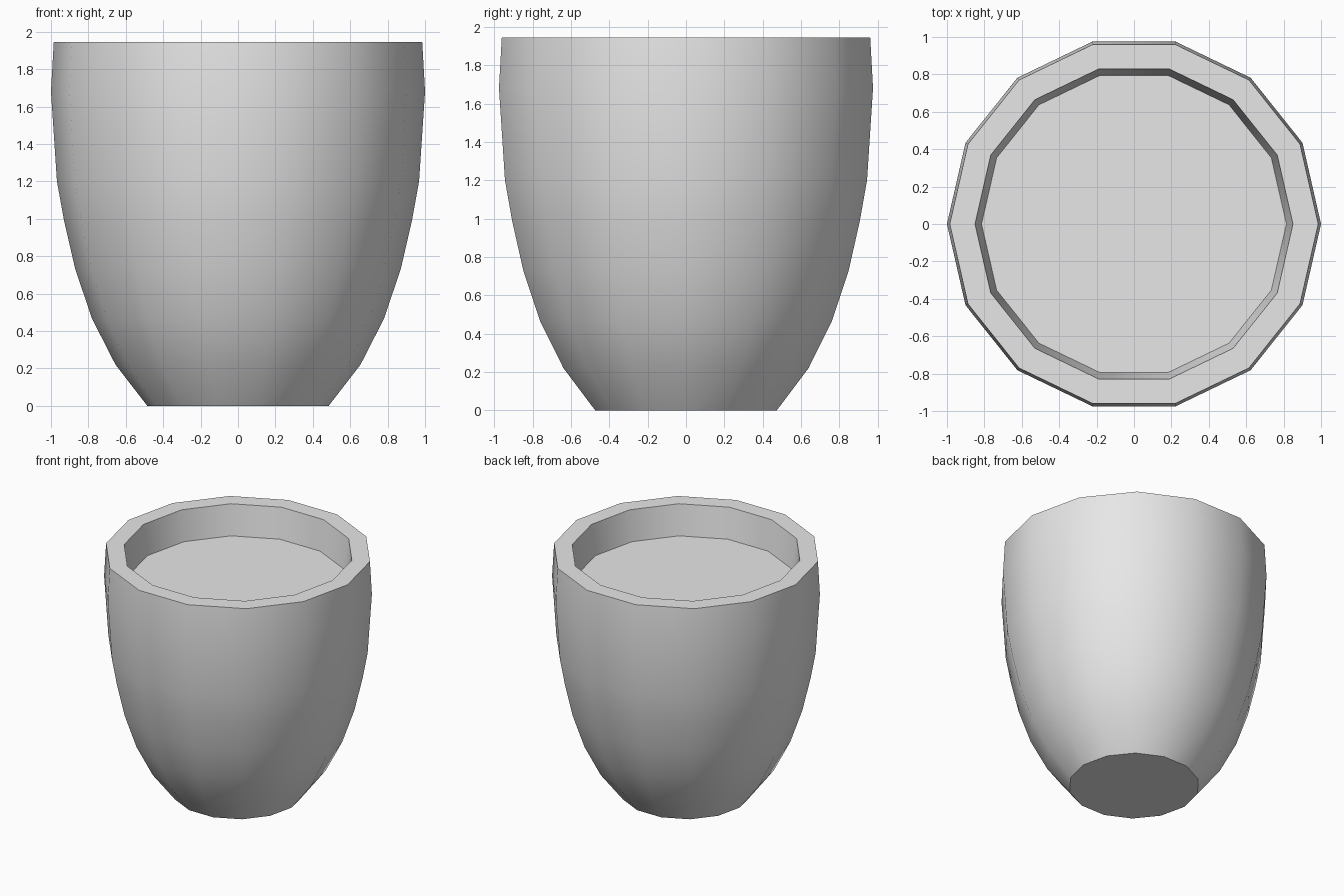
import bpy
import bmesh
from math import cos, sin, tau, radians

cube = bpy.data.objects.get("Cube")
if cube:
    bpy.data.objects.remove(cube, do_unlink=True)

SIDES = 14

# Single plain grey finish
grey = bpy.data.materials.new("plain_grey")
grey.use_nodes = True
colour = (0.8, 0.8, 0.8, 1)
grey.diffuse_color = colour
grey.node_tree.nodes["Principled BSDF"].inputs["Base Color"].default_value = colour

# Radius and height, from the base up the outside, over the rim and down inside
profile = [
    (0.485, 0), (0.655, 0.22), (0.78, 0.465), (0.87, 0.73),
    (0.93, 0.99), (0.968, 1.2), (1.0, 1.68), (0.985, 1.945),
    (0.85, 1.945), (0.815, 1.70),
]


def lathe(name, points, material):
    """Revolve a profile into a closed body with flat end caps."""
    bm = bmesh.new()
    rings = [[bm.verts.new((r * cos(tau * i / SIDES), r * sin(tau * i / SIDES), z))
              for i in range(SIDES)] for r, z in points]
    for low, high in zip(rings, rings[1:]):
        for i in range(SIDES):
            j = (i + 1) % SIDES
            bm.faces.new((low[i], low[j], high[j], high[i]))
    bm.faces.new(rings[0][::-1])
    bm.faces.new(rings[-1])
    mesh = bpy.data.meshes.new(name)
    bm.to_mesh(mesh)
    bm.free()
    mesh.materials.append(material)
    obj = bpy.data.objects.new(name, mesh)
    bpy.context.collection.objects.link(obj)
    return obj


# Tapered pot with a recessed filled top
pot = lathe("pot", profile, grey)
bpy.ops.object.select_all(action='DESELECT')
pot.select_set(True)
bpy.context.view_layer.objects.active = pot
bpy.ops.object.shade_smooth_by_angle(angle=radians(35))
